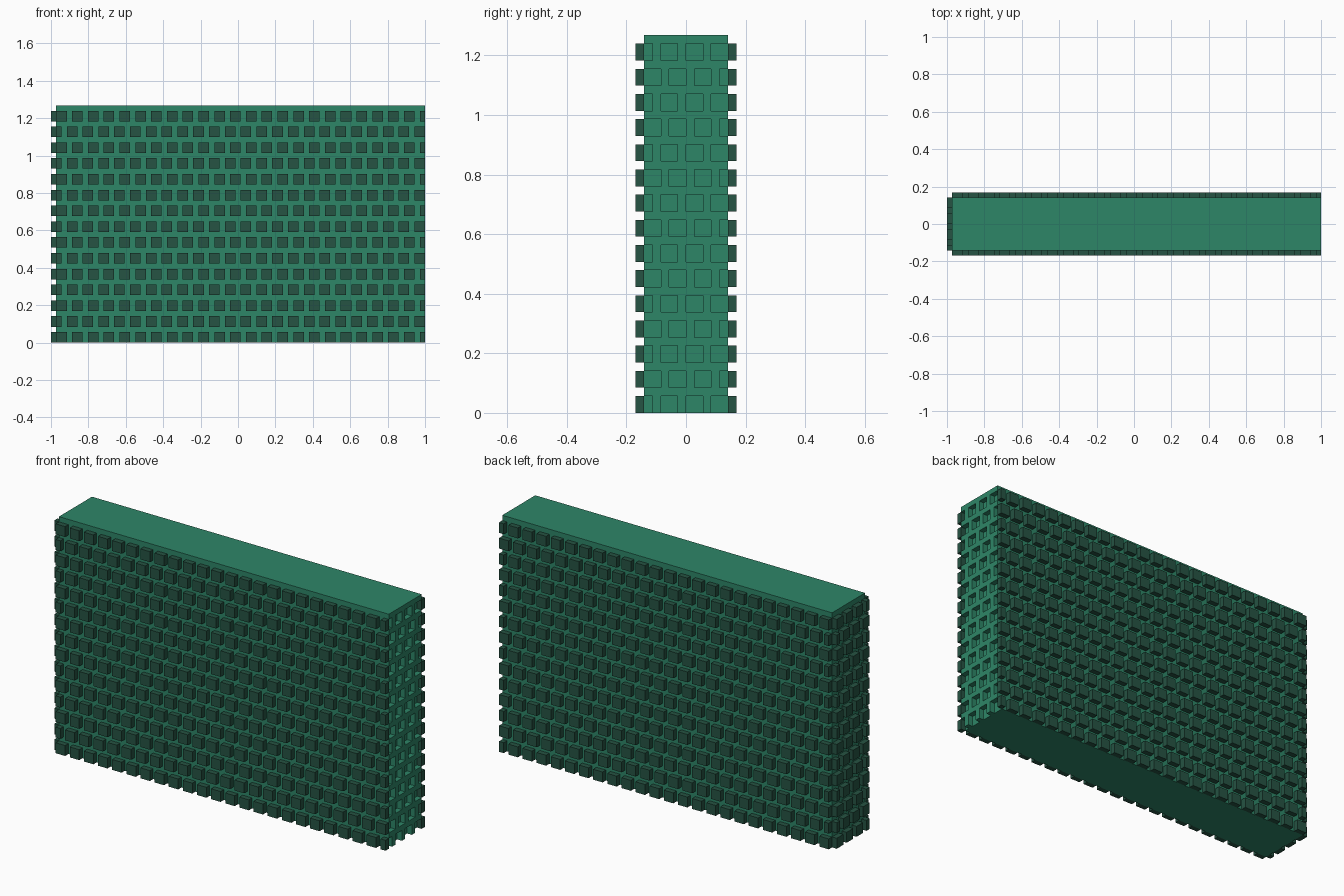
import bpy, bmesh

if "Cube" in bpy.data.objects:
    bpy.data.objects.remove(bpy.data.objects["Cube"], do_unlink=True)

# Everything sits on a grid: the block is 70 x 10 x 45 units plus one-unit studs
U = 2 / 71
LEN, DEP, ROWS = 70, 10, 15
HEI = ROWS * 3
X0, Y0 = -1 + U, -DEP / 2 * U


def material(name, rgb):
    m = bpy.data.materials.new(name)
    m.use_nodes = True
    m.diffuse_color = (*rgb, 1)
    bsdf = next(n for n in m.node_tree.nodes if n.type == 'BSDF_PRINCIPLED')
    bsdf.inputs["Base Color"].default_value = (*rgb, 1)
    bsdf.inputs["Roughness"].default_value = 0.8
    return m


def add_box(bm, x, y, z, skip=None):
    """Box from grid ranges; skip names a hidden side as (axis, end)."""
    r = (x, y, z)
    o = (X0, Y0, 0)
    v = {}
    for i in (0, 1):
        for j in (0, 1):
            for k in (0, 1):
                v[i, j, k] = bm.verts.new([o[a] + r[a][e] * U for a, e in enumerate((i, j, k))])
    for axis in range(3):
        for end in (0, 1):
            if (axis, end) == skip:
                continue
            loop = []
            for p, q in ((0, 0), (1, 0), (1, 1), (0, 1)):
                key = [0, 0, 0]
                key[axis], key[(axis + 1) % 3], key[(axis + 2) % 3] = end, p, q
                loop.append(v[tuple(key)])
            bm.faces.new(loop if end else loop[::-1])


def finish(name, bm, mat):
    me = bpy.data.meshes.new(name)
    bm.to_mesh(me)
    bm.free()
    me.materials.append(mat)
    ob = bpy.data.objects.new(name, me)
    bpy.context.collection.objects.link(ob)


def runs(length, gap):
    """Two-unit studs separated by one-unit gaps, clipped to the length."""
    out = []
    for s in range(gap - 2, length, 3):
        a, b = max(s, 0), min(s + 2, length)
        if a < b:
            out.append((a, b))
    return out


body_green = material("body green", (0.027, 0.236, 0.137))
stud_green = material("dark stud green", (0.019, 0.087, 0.056))

# Solid core
bm = bmesh.new()
add_box(bm, (0, LEN - 1), (0, DEP), (0, HEI))
finish("core", bm, body_green)

# Lattice on the +x end: rails and posts leaving square sockets
sockets = bmesh.new()
front, back, end = bmesh.new(), bmesh.new(), bmesh.new()
for row in range(ROWS):
    z = (row * 3, row * 3 + 2)
    long_gap, short_gap = (2, 1) if row % 2 == 0 else (1, 2)
    add_box(sockets, (LEN - 1, LEN), (0, DEP), (z[1], z[1] + 1), (0, 0))
    for y in range(short_gap, DEP, 3):
        add_box(sockets, (LEN - 1, LEN), (y, y + 1), z, (0, 0))
    # Studs on both long sides, staggered row by row
    for x in runs(LEN, long_gap):
        add_box(front, x, (-1, 0), z)
        add_box(back, x, (DEP, DEP + 1), z)
    # Studs on the -x end matching the sockets
    for y in runs(DEP, short_gap):
        add_box(end, (-1, 0), y, z, (0, 1))

finish("socket_lattice", sockets, body_green)
finish("front_studs", front, stud_green)
finish("back_studs", back, stud_green)
finish("end_studs", end, stud_green)
